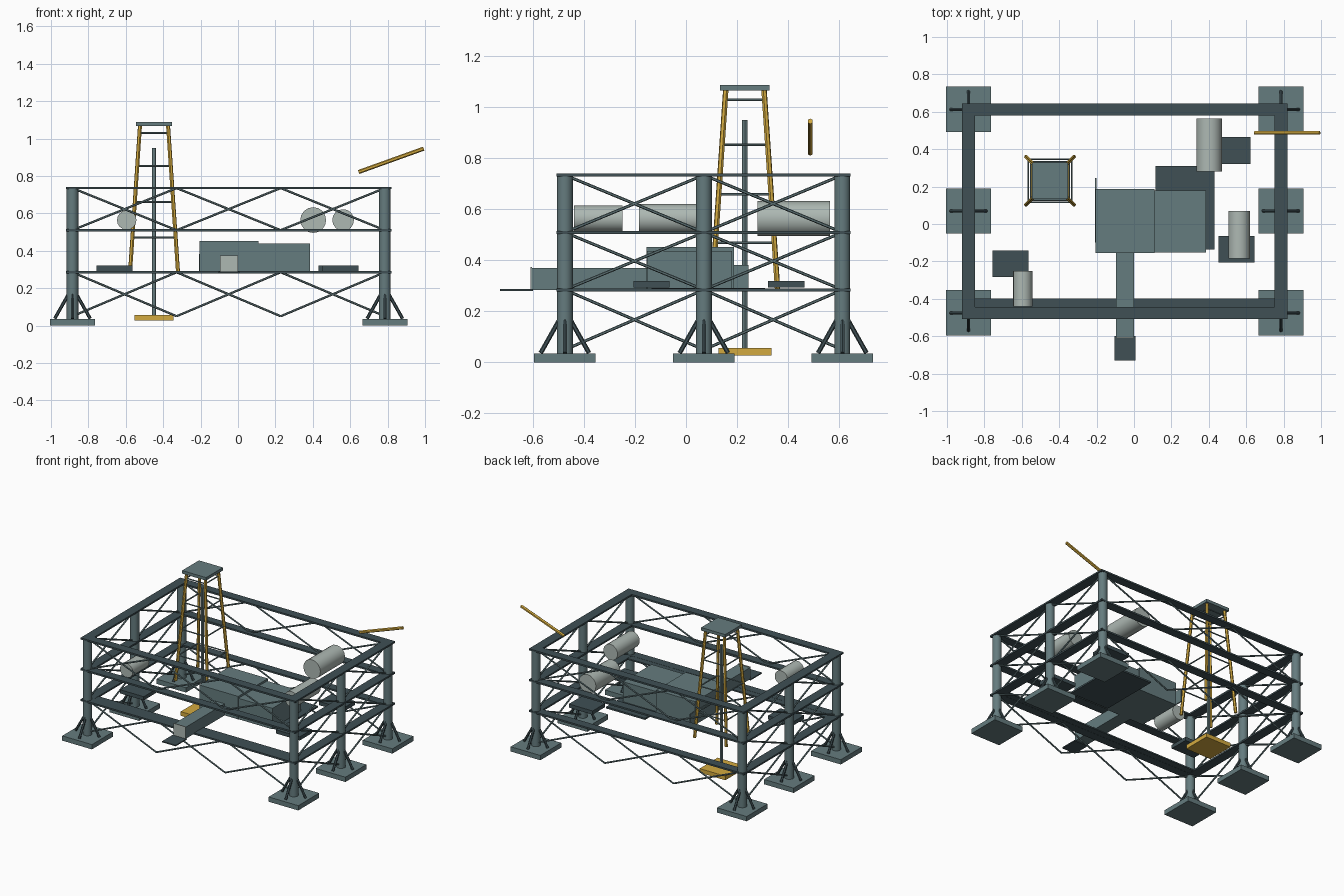
import bpy
from mathutils import Vector

if "Cube" in bpy.data.objects:
    bpy.data.objects.remove(bpy.data.objects["Cube"])


def material(name, rgb):
    m = bpy.data.materials.new(name)
    m.diffuse_color = (*rgb, 1)
    m.use_nodes = True
    m.node_tree.nodes["Principled BSDF"].inputs["Base Color"].default_value = m.diffuse_color
    return m


STEEL = material("steel", (0.13, 0.20, 0.21))
DARK = material("dark_steel", (0.05, 0.08, 0.09))
YELLOW = material("yellow_paint", (0.65, 0.40, 0.05))
PALE = material("pale_tank", (0.42, 0.48, 0.45))


def finish(o, name, mat):
    o.name = name
    o.data.materials.append(mat)
    return o


def box(name, x0, x1, y0, y1, z0, z1, mat=STEEL):
    bpy.ops.mesh.primitive_cube_add(size=1, location=((x0 + x1) / 2, (y0 + y1) / 2, (z0 + z1) / 2))
    o = bpy.context.object
    o.scale = (x1 - x0, y1 - y0, z1 - z0)
    return finish(o, name, mat)


def rod(name, a, b, r, mat=STEEL, sides=6):
    a, b = Vector(a), Vector(b)
    d = b - a
    bpy.ops.mesh.primitive_cylinder_add(vertices=sides, radius=r, depth=d.length, location=(a + b) / 2)
    o = bpy.context.object
    o.rotation_euler = d.to_track_quat('Z', 'Y').to_euler()
    if sides > 8:
        bpy.ops.object.shade_smooth_by_angle()
    return finish(o, name, mat)


XS = (-0.885, 0.785)
YS = (-0.475, 0.07, 0.613)
LEVELS = (0.05, 0.285, 0.51, 0.735)

# Footings, columns and raking struts
for x in XS:
    for y in YS:
        box("foot_pad", x - 0.12, x + 0.12, y - 0.121, y + 0.121, 0, 0.035)
        rod("column", (x, y, 0.03), (x, y, 0.737), 0.031, STEEL, 16)
        for dx, dy in ((1, 0), (-1, 0), (0, 1), (0, -1)):
            rod("foot_strut", (x + dx * 0.095, y + dy * 0.095, 0.037),
                (x + dx * 0.02, y + dy * 0.02, 0.17), 0.009, DARK)

# Deck beams round the perimeter
for z in LEVELS[1:]:
    for y in (YS[0], YS[2]):
        box("long_beam", XS[0] - 0.035, XS[1] + 0.035, y - 0.032, y + 0.032, z - 0.006, z + 0.006, DARK)
    for x in XS:
        box("side_beam", x - 0.035, x + 0.035, YS[0] - 0.03, YS[2] + 0.03, z - 0.006, z + 0.006, DARK)
box("front_walkway", XS[0], XS[1], -0.45, -0.397, 0.28, 0.29, DARK)


def cross(name, a, b, z0, z1):
    rod(name, (*a, z0), (*b, z1), 0.006)
    rod(name, (*a, z1), (*b, z0), 0.006)


# Cross bracing
bays = [XS[0] + (XS[1] - XS[0]) * i / 3 for i in range(4)]
for i in range(3):
    z0, z1 = LEVELS[i], LEVELS[i + 1]
    if i != 1:
        for y in (YS[0], YS[2]):
            for p, q in zip(bays, bays[1:]):
                cross("long_brace", (p, y), (q, y), z0, z1)
    for x in XS:
        for p, q in zip(YS, YS[1:]):
            cross("side_brace", (x, p), (x, q), z0, z1)

# Central modules, corridor and landing
box("main_module", -0.205, 0.11, -0.155, 0.188, 0.285, 0.453)
box("side_module", 0.11, 0.385, -0.152, 0.18, 0.285, 0.438)
box("module_deck", 0.115, 0.43, -0.135, 0.31, 0.28, 0.292, DARK)
box("end_fin", -0.208, -0.2, -0.1, 0.245, 0.285, 0.383)
box("corridor", -0.095, 0.0, -0.605, -0.15, 0.285, 0.37)
box("corridor_door", -0.095, 0.0, -0.609, -0.604, 0.288, 0.375, PALE)
box("landing_plate", -0.103, 0.007, -0.73, -0.6, 0.28, 0.288, DARK)

# Equipment skids
for x, y in ((-0.66, -0.213), (0.548, -0.135), (0.527, 0.393)):
    box("equipment_skid", x - 0.096, x + 0.096, y - 0.071, y + 0.071, 0.293, 0.32, DARK)

# Storage tanks
for x, y0, y1, r in ((0.402, 0.28, 0.565, 0.069), (0.562, -0.185, 0.07, 0.058), (-0.595, -0.44, -0.25, 0.052)):
    rod("storage_tank", (x, y0, 0.564), (x, y1, 0.564), r, PALE, 16)

# Drilling tower: tapering legs, rungs, crown
CX, CY, ZB, ZT = -0.449, 0.231, 0.288, 1.07
HB, HT = 0.128, 0.075


def half(z):
    return HB + (HT - HB) * (z - ZB) / (ZT - ZB)


corners = ((-1, -1), (1, -1), (1, 1), (-1, 1))
for sx, sy in corners:
    rod("tower_leg", (CX + sx * HB, CY + sy * HB, ZB), (CX + sx * HT, CY + sy * HT, ZT), 0.011, YELLOW)
for z in (0.47, 0.66, 0.853, 1.03):
    h = half(z)
    for (ax, ay), (bx, by) in zip(corners, corners[1:] + corners[:1]):
        rod("tower_rung", (CX + ax * h, CY + ay * h, z), (CX + bx * h, CY + by * h, z), 0.005)
box("tower_crown", CX - 0.097, CX + 0.097, CY - 0.097, CY + 0.097, 1.066, 1.088)

# Drill string and base plate
rod("drill_pipe", (CX, CY, 0.05), (CX, CY, 0.95), 0.011, STEEL, 12)
box("drill_base", CX - 0.104, CX + 0.104, CY - 0.104, CY + 0.104, 0.027, 0.057, YELLOW)

# Crane boom
rod("crane_boom", (0.645, 0.487, 0.821), (0.993, 0.487, 0.946), 0.011, YELLOW)
